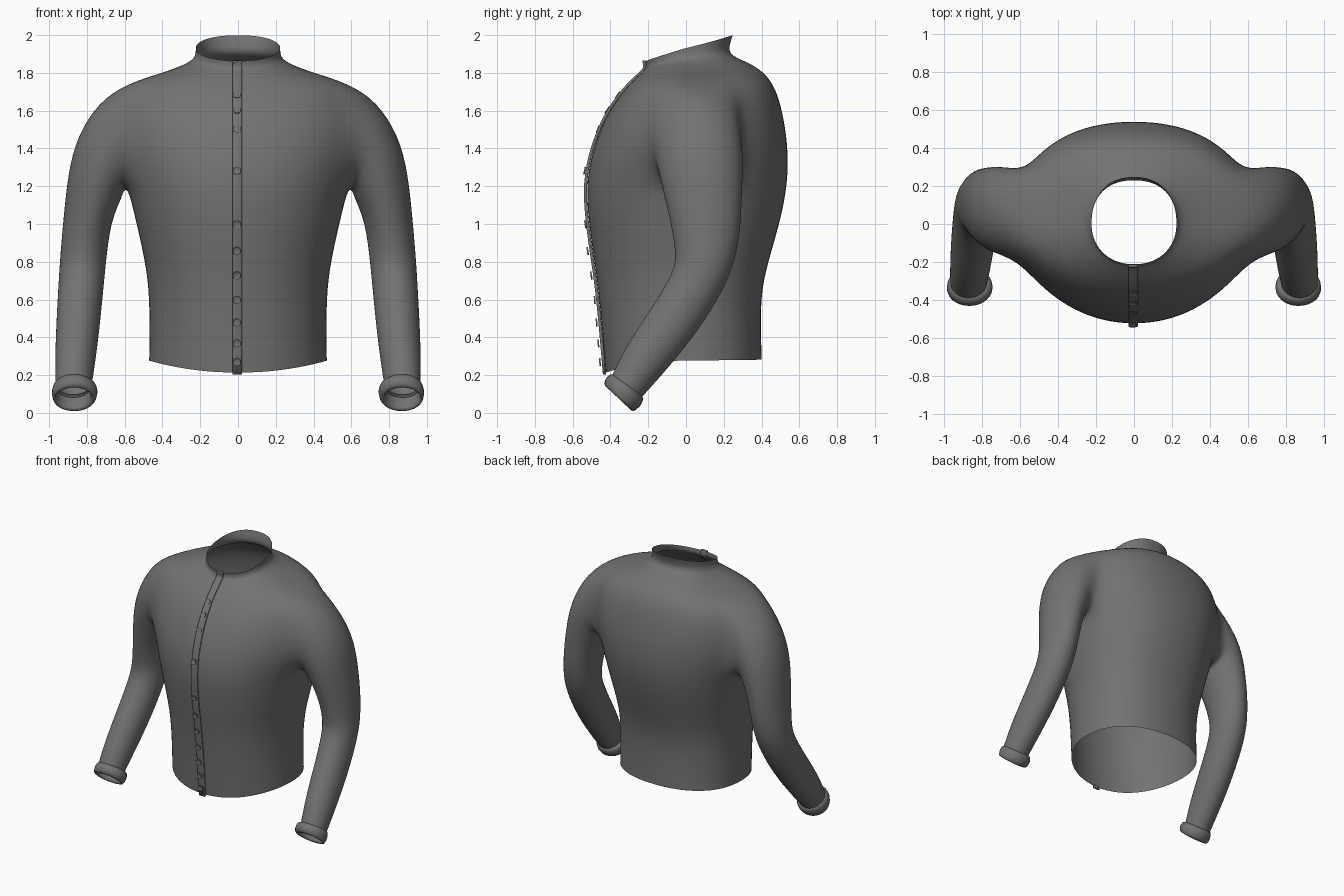
import bpy, bmesh
from math import sin, cos, pi, radians, atan2
from mathutils import Matrix, Vector

if "Cube" in bpy.data.objects:
    bpy.data.objects.remove(bpy.data.objects["Cube"])

cloth = bpy.data.materials.new("dark_cloth")
cloth.diffuse_color = (.17, .17, .17, 1)
cloth.use_nodes = True
cloth.node_tree.nodes["Principled BSDF"].inputs["Base Color"].default_value = cloth.diffuse_color


def finish(bm, name, mirror=False, subsurf=0, thick=0):
    bmesh.ops.delete(bm, geom=[v for v in bm.verts if not v.link_faces], context='VERTS')
    bmesh.ops.recalc_face_normals(bm, faces=bm.faces)
    me = bpy.data.meshes.new(name)
    bm.to_mesh(me)
    bm.free()
    me.materials.append(cloth)
    for p in me.polygons:
        p.use_smooth = True
    ob = bpy.data.objects.new(name, me)
    bpy.context.collection.objects.link(ob)
    if mirror:
        ob.modifiers.new("mirror", 'MIRROR').use_clip = True
    if subsurf:
        m = ob.modifiers.new("smooth", 'SUBSURF')
        m.levels = m.render_levels = subsurf
        m.boundary_smooth = 'PRESERVE_CORNERS'
    if thick:
        m = ob.modifiers.new("thickness", 'SOLIDIFY')
        m.thickness, m.offset = thick, 0
    return ob


def spow(v, e):
    return abs(v) ** e * (1 if v >= 0 else -1)


def bridge(bm, a, b, closed=True):
    n = len(a)
    for i in range(n if closed else n - 1):
        k = (i + 1) % n
        bm.faces.new((a[i], a[k], b[k], b[i]))


# Sleeve ring: inner x, outer x, front y, back y, inner/outer tilt, centre z, front/back tilt
def sleeve_ring(bm, xi, xo, yf, yb, tilt_x, zc, tilt_y):
    ring = []
    for i in range(14):
        a = (i - 2) * 2 * pi / 14
        c, s = cos(a), sin(a)
        ring.append(bm.verts.new(((xi + xo) / 2 - (xo - xi) / 2 * c,
                                  (yf + yb) / 2 + (yb - yf) / 2 * s,
                                  zc - tilt_x * c + tilt_y * s)))
    return ring


# Body rows: half width, front y, back y, then z at front, side, back
ROWS = [
    (.475, -.430, .405, .212, .278, .282),
    (.470, -.463, .393, .62, .62, .62),
    (.500, -.493, .445, .82, .82, .82),
    (.542, -.522, .505, 1.02, 1.00, 1.02),
    (.582, -.535, .545, 1.22, 1.17, 1.22),
    (.650, -.498, .545, 1.40, 1.38, 1.42),
    (.650, -.430, .515, 1.57, 1.57, 1.60),
    (.590, -.340, .475, 1.70, 1.745, 1.73),
    (.420, -.265, .400, 1.775, 1.795, 1.825),
    (.290, -.225, .280, 1.81, 1.84, 1.875),
    (.225, -.212, .218, 1.83, 1.875, 1.91),
    (.226, -.217, .250, 1.862, 1.932, 2.0),
]
SLEEVE = [
    (.597, .740, -.180, .305, .235, 1.42, 0),
    (.615, .855, -.155, .310, .17, 1.30, 0),
    (.646, .903, -.125, .302, .11, 1.17, 0),
    (.674, .928, -.085, .297, .03, 1.00, 0),
    (.692, .945, -.056, .270, 0, .83, -.01),
    (.705, .953, -.068, .207, 0, .70, -.045),
    (.725, .965, -.195, .065, 0, .485, -.06),
    (.750, .972, -.325, -.105, 0, .285, -.065),
    (.772, .970, -.392, -.228, 0, .145, -.06),
]

# Body with armhole, and sleeve grown out of it (right half, mirrored)
bm = bmesh.new()
grid = []
for n, (a, yf, yb, zf, zs, zb) in enumerate(ROWS):
    row = []
    for j in range(13):
        t = pi * j / 12
        c = cos(t)
        e = .95 if c > 0 else .88
        y = spow(c, e) * (yf if c > 0 else -yb)
        blend = abs(c) if n > 9 else c * c
        z = zs + ((zf if c > 0 else zb) - zs) * blend
        row.append(bm.verts.new((0 if j in (0, 12) else a * spow(sin(t), e), y, z)))
    grid.append(row)
for r in range(len(grid) - 1):
    for j in range(12):
        if not (4 <= r <= 6 and 4 <= j <= 7):
            bm.faces.new((grid[r][j], grid[r][j + 1], grid[r + 1][j + 1], grid[r + 1][j]))
prev = (grid[4][4:9] + [grid[5][8], grid[6][8]] + grid[7][8:3:-1]
        + [grid[6][4], grid[5][4]])
for s in SLEEVE:
    ring = sleeve_ring(bm, *s)
    bridge(bm, prev, ring)
    prev = ring
finish(bm, "jacket_body", mirror=True, subsurf=2)

# Rolled cuffs
CUFF = [
    (.778, .965, -.385, -.235, 0, .150, -.055),
    (.742, .985, -.408, -.218, 0, .142, -.068),
    (.738, .992, -.440, -.238, 0, .100, -.070),
    (.752, .982, -.430, -.282, 0, .068, -.070),
    (.778, .965, -.412, -.300, 0, .077, -.055),
    (.778, .965, -.380, -.245, 0, .135, -.055),
]
bm = bmesh.new()
prev = None
for s in CUFF:
    ring = sleeve_ring(bm, *s)
    if prev:
        bridge(bm, prev, ring)
    prev = ring
finish(bm, "cuffs", mirror=True, subsurf=1)

# Button placket following the front edge
PROFILE = [(r[1] - .004, r[3]) for r in ROWS]
PROFILE[0] = (-.432, .203)
PROFILE[-1] = (-.222, 1.866)
bm = bmesh.new()
prev = None
for y, z in PROFILE:
    pair = [bm.verts.new((-.028, y, z)), bm.verts.new((.022, y, z))]
    if prev:
        bridge(bm, prev, pair, closed=False)
    prev = pair
finish(bm, "placket", subsurf=2, thick=.016)


# Buttons with a sunken centre
def front_at(z):
    for (y0, z0), (y1, z1) in zip(PROFILE, PROFILE[1:]):
        if z <= z1:
            return y0 + (y1 - y0) * (z - z0) / (z1 - z0), atan2(y1 - y0, z1 - z0)
    return PROFILE[-1][0], 0


for n, z in enumerate((.27, .37, .48, .60, .73, .86, 1.0, 1.28, 1.5, 1.6, 1.68, 1.84)):
    y, slope = front_at(z)
    out = .018 if z < .9 else .010 if z < 1.4 else .005
    bm = bmesh.new()
    m = (Matrix.Translation(Vector((-.006, y - out * cos(slope), z + out * sin(slope))))
         @ Matrix.Rotation(radians(90) - slope, 4, 'X'))
    bmesh.ops.create_cone(bm, cap_ends=True, segments=16, radius1=.021, radius2=.021, depth=.008)
    cap = max(bm.faces, key=lambda f: f.calc_center_median().z)
    bmesh.ops.inset_region(bm, faces=[cap], thickness=.009)
    bmesh.ops.translate(bm, verts=cap.verts, vec=(0, 0, -.004))
    bmesh.ops.transform(bm, matrix=m, verts=bm.verts)
    ob = finish(bm, "button_%02d" % (n + 1))
    bpy.ops.object.select_all(action='DESELECT')
    ob.select_set(True)
    bpy.context.view_layer.objects.active = ob
    bpy.ops.object.shade_smooth_by_angle(angle=radians(35))
